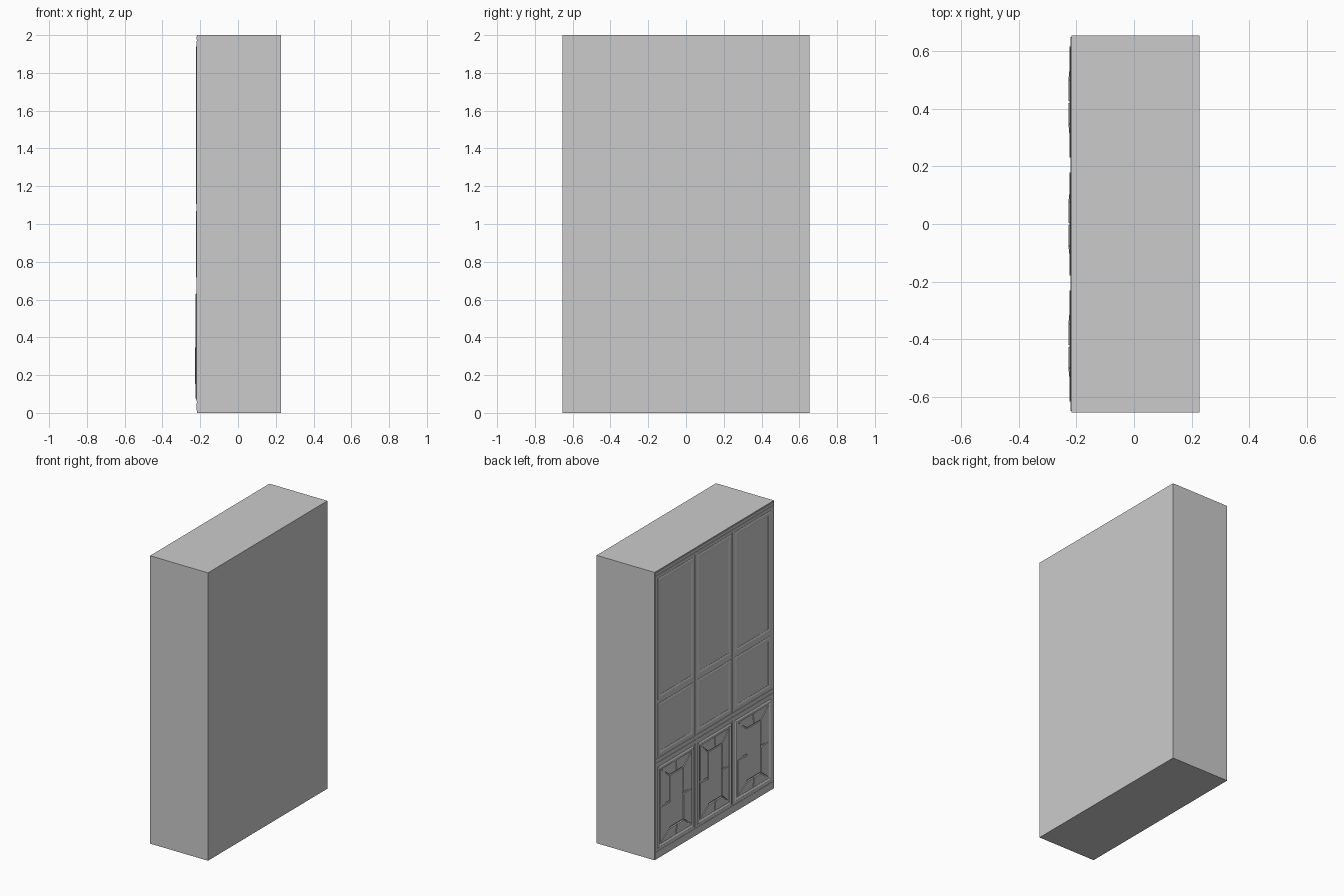
import bpy, bmesh
from mathutils import Vector

if "Cube" in bpy.data.objects:
    bpy.data.objects.remove(bpy.data.objects["Cube"])

XF = -0.217          # plane of the decorated face (-x side)
W, H, XB = 0.655, 2.0, 0.228


def finish(bm, name):
    bmesh.ops.recalc_face_normals(bm, faces=bm.faces)
    me = bpy.data.meshes.new(name)
    bm.to_mesh(me)
    bm.free()
    ob = bpy.data.objects.new(name, me)
    bpy.context.collection.objects.link(ob)


def box(name, x0, x1, y0, y1, z0, z1):
    bm = bmesh.new()
    bmesh.ops.create_cube(bm, size=1)
    for v in bm.verts:
        v.co = ((x0 + x1) / 2 + v.co.x * (x1 - x0),
                (y0 + y1) / 2 + v.co.y * (y1 - y0),
                (z0 + z1) / 2 + v.co.z * (z1 - z0))
    finish(bm, name)


def ring(name, y0, y1, z0, z1, w, d):
    """Mitred moulding around a rectangle, with chamfered edges."""
    bm = bmesh.new()
    loops = []
    for s, h in ((0, -0.002), (0, d * 0.4), (w * 0.3, d), (w * 0.65, d), (w, d * 0.3), (w, -0.002)):
        loops.append([bm.verts.new((XF - h, y, z)) for y, z in
                      ((y0 + s, z0 + s), (y1 - s, z0 + s), (y1 - s, z1 - s), (y0 + s, z1 - s))])
    n = len(loops)
    for k in range(n):
        a, b = loops[k], loops[(k + 1) % n]
        for i in range(4):
            j = (i + 1) % 4
            bm.faces.new((a[i], a[j], b[j], b[i]))
    finish(bm, name)


def tile(bm, pts, shrink=0.94):
    """Raised plate; pts are (y, z, height)."""
    c = sum((Vector(p) for p in pts), Vector()) / len(pts)
    pts = [c + (Vector(p) - c) * shrink for p in pts]
    top = [bm.verts.new((XF - p.z, p.x, p.y)) for p in pts]
    low = [bm.verts.new((XF + 0.002, p.x, p.y)) for p in pts]
    bm.faces.new(top)
    bm.faces.new(low[::-1])
    for i in range(4):
        j = (i + 1) % 4
        bm.faces.new((top[i], low[i], low[j], top[j]))


def door_panel(name, yc, hy, z0, z1):
    """Raised panel: flat centre with eight sloping mitred plates."""
    zc = (z0 + z1) / 2
    iy, iz = 0.075, 0.185
    bm = bmesh.new()
    for sy in (-1, 1):
        for sz in (-1, 1):
            d = 0.011 if sz < 0 else 0.008
            o = (yc + sy * hy, zc + sz * (z1 - z0) / 2)
            i = (yc + sy * iy, zc + sz * iz)
            tile(bm, [(*o, 0.002), (o[0], zc, 0.002), (i[0], zc, d), (*i, d)])
            tile(bm, [(*o, 0.002), (yc, o[1], 0.002), (yc, i[1], d), (*i, d)])
    tile(bm, [(yc - iy, zc - iz, 0.007), (yc + iy, zc - iz, 0.007),
              (yc + iy, zc + iz, 0.007), (yc - iy, zc + iz, 0.007)], 0.96)
    finish(bm, name)


# Main cabinet block
box("cabinet_body", XF, XB, -W, W, 0, H)

# Three columns of framed panels above panelled doors
cols = ((-0.622, -0.226), (-0.184, 0.184), (0.226, 0.622))
for k, (y0, y1) in enumerate(cols):
    ring(f"upper_frame_{k}", y0, y1, 1.10, 1.945, 0.03, 0.005)
    ring(f"middle_frame_{k}", y0, y1, 0.71, 1.075, 0.03, 0.005)
    ring(f"door_frame_{k}", y0, y1, 0.07, 0.635, 0.022, 0.007)
    door_panel(f"door_panel_{k}", (y0 + y1) / 2, (y1 - y0) / 2 - 0.026, 0.096, 0.609)

# Upright strips between columns and at the sides
for k, y in enumerate((-0.641, -0.205, 0.205, 0.641)):
    box(f"upright_{k}", XF - 0.003, XF + 0.002, y - 0.009, y + 0.009, 0.06, 1.955)

# Horizontal mouldings: plinth, waist and cornice
for name, z0, z1, d in (("plinth_strip", 0.012, 0.052, 0.002), ("waist_lower", 0.645, 0.668, 0.004),
                        ("waist_upper", 0.678, 0.698, 0.004), ("cornice_lower", 1.955, 1.970, 0.004),
                        ("cornice_upper", 1.977, 1.992, 0.003)):
    box(name, XF - d, XF + 0.002, -0.65, 0.65, z0, z1)
